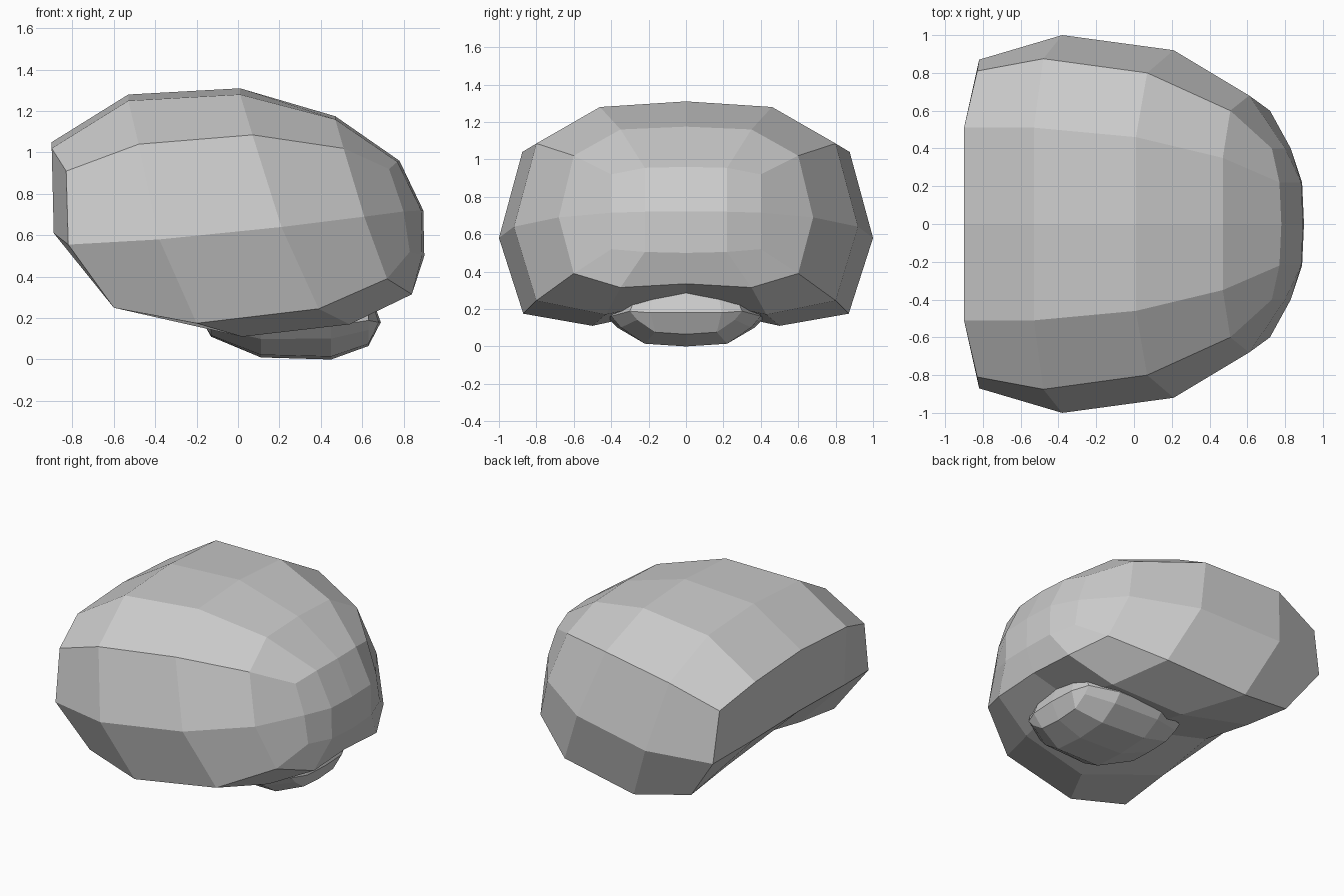
import bpy, bmesh

if "Cube" in bpy.data.objects:
    bpy.data.objects.remove(bpy.data.objects["Cube"])


def half_shell(name, rings, back_mid, front_mid):
    """Loft 7-point half rings (top centre -> side -> bottom centre) along x,
    close both ends with a quad grid, then mirror across y."""
    bm = bmesh.new()
    rows = [[bm.verts.new(p) for p in r] for r in rings]
    for a, b in zip(rows, rows[1:]):
        for i in range(6):
            bm.faces.new((a[i], a[i + 1], b[i + 1], b[i]))
    for p, mid in ((rows[0], back_mid), (rows[-1], front_mid)):
        m0, m1 = [bm.verts.new(c) for c in mid]
        bm.faces.new((p[0], p[1], m1, m0))
        bm.faces.new((p[1], p[2], p[3], m1))
        bm.faces.new((m1, p[3], p[4], p[5]))
        bm.faces.new((m0, m1, p[5], p[6]))
    bmesh.ops.recalc_face_normals(bm, faces=bm.faces)
    me = bpy.data.meshes.new(name)
    bm.to_mesh(me)
    bm.free()
    ob = bpy.data.objects.new(name, me)
    bpy.context.collection.objects.link(ob)
    mod = ob.modifiers.new("mirror", 'MIRROR')
    mod.use_axis = (False, True, False)
    return ob


# Large faceted upper body, hollowed slightly underneath
body_rings = [
    [(-.90, 0, 1.05), (-.90, .51, 1.02), (-.83, .81, .91), (-.82, .87, .555),
     (-.60, .80, .25), (-.60, .42, .30), (-.60, 0, .38)],
    [(-.53, 0, 1.28), (-.53, .51, 1.25), (-.48, .875, 1.04), (-.38, 1.0, .58),
     (-.20, .87, .175), (.02, .50, .11), (.02, 0, .22)],
    [(.01, 0, 1.31), (.01, .46, 1.28), (.07, .80, 1.085), (.21, .92, .64),
     (.39, .80, .245), (.54, .43, .17), (.57, 0, .265)],
    [(.47, 0, 1.175), (.47, .35, 1.16), (.51, .60, 1.02), (.61, .68, .69),
     (.72, .60, .39), (.84, .35, .315), (.84, 0, .335)],
    [(.78, 0, .96), (.77, .22, .955), (.73, .40, .92), (.80, .40, .715),
     (.83, .40, .52), (.89, .22, .505), (.90, 0, .50)],
]
half_shell("upper_body", body_rings,
           [(-.89, 0, .62), (-.89, .50, .61)],
           [(.895, 0, .72), (.885, .22, .72)])

# Small rounded lump tucked under the body: x, half width, bottom z, top z
lump_rings = []
for x, w, zb, zt in ((-.13, .30, .11, .27), (.11, .42, .01, .33),
                     (.45, .40, .00, .36), (.63, .30, .065, .34)):
    h = zt - zb
    lump_rings.append([(x, w * f, zb + h * g) for f, g in (
        (0, 1), (.55, .97), (.87, .80), (1, .45), (.87, .28), (.55, .04), (0, 0))])
half_shell("lower_lump", lump_rings,
           [(-.17, 0, .18), (-.17, .16, .18)],
           [(.69, 0, .18), (.68, .19, .18)])
